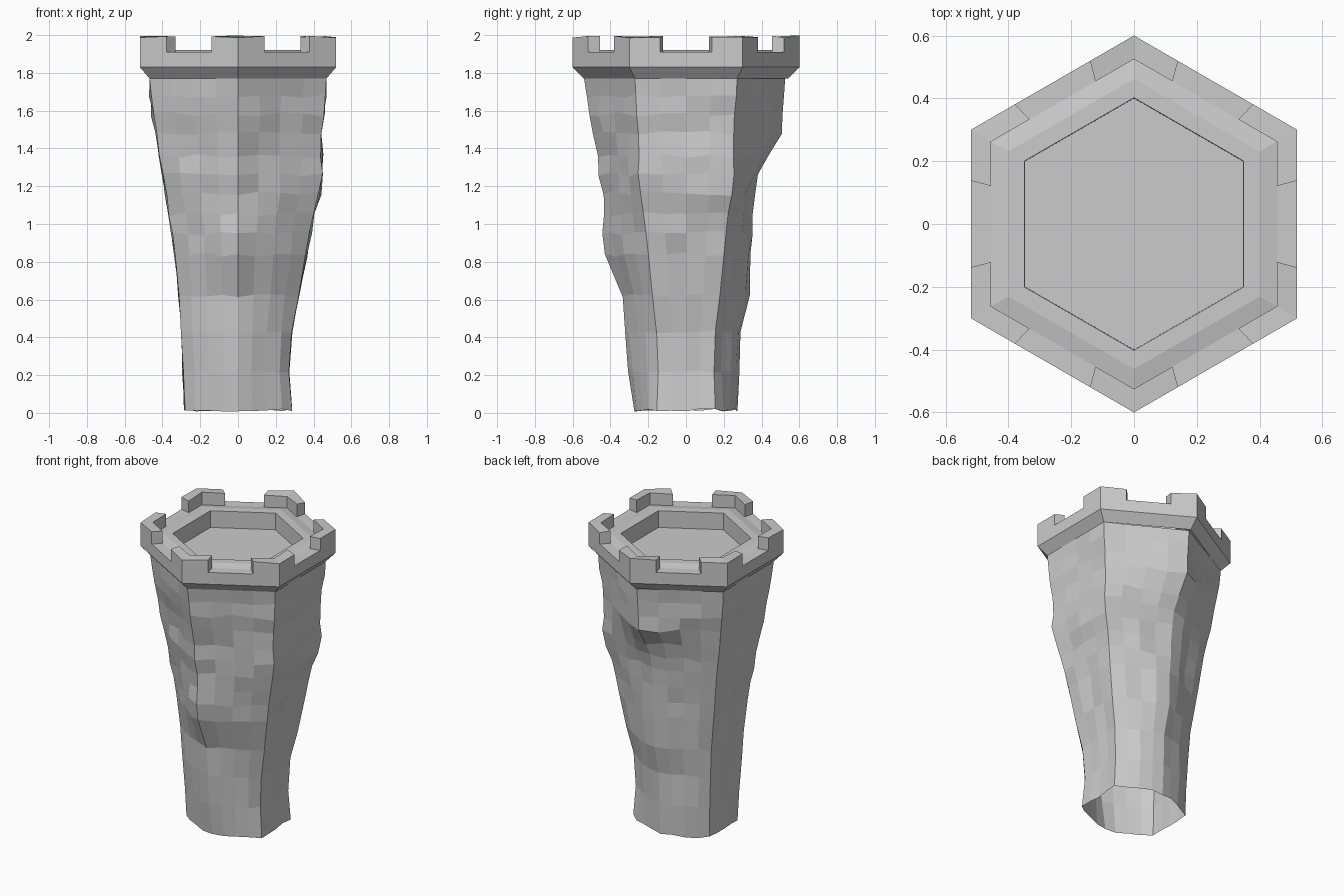
import bpy, bmesh, random
from math import sin, cos, radians
from mathutils import Vector

if "Cube" in bpy.data.objects:
    bpy.data.objects.remove(bpy.data.objects["Cube"])

random.seed(4)

# Body rows: height, left x, right x, front y, back y
ROWS = [
    (0.015, .28, .285, .275, .27), (0.22, .29, .27, .31, .285),
    (0.43, .30, .285, .325, .29), (0.62, .31, .32, .335, .335),
    (0.84, .335, .36, .43, .345), (0.95, .35, .38, .445, .35),
    (1.05, .365, .40, .43, .355), (1.16, .38, .43, .44, .37),
    (1.26, .395, .445, .465, .385), (1.36, .415, .44, .46, .43),
    (1.48, .435, .445, .49, .51), (1.58, .45, .45, .51, .515),
    (1.68, .46, .46, .525, .52), (1.77, .468, .468, .54, .525)]
SEGS = 4


def new_object(name, bm):
    bmesh.ops.recalc_face_normals(bm, faces=bm.faces)
    mesh = bpy.data.meshes.new(name)
    bm.to_mesh(mesh)
    bm.free()
    ob = bpy.data.objects.new(name, mesh)
    bpy.context.collection.objects.link(ob)
    return ob


def bridge(bm, a, b):
    n = len(a)
    return [bm.faces.new((a[i], a[(i + 1) % n], b[(i + 1) % n], b[i])) for i in range(n)]


# Tower body: six-sided rough stone shell, open at the bottom
bm = bmesh.new()
prev = None
for r, (z, xl, xr, yf, yb) in enumerate(ROWS):
    k = 0.54 + 0.037 * z / 1.77
    corners = [Vector(c) for c in ((0, -yf), (xr, -xr * k), (xr, xr * k),
                                   (0, yb), (-xl, xl * k), (-xl, -xl * k))]
    rough = 0.0 if r == len(ROWS) - 1 else 0.008 if r < 4 else 0.013
    ring = []
    for i in range(6):
        a, b = corners[i], corners[(i + 1) % 6]
        for s in range(SEGS):
            t = s / SEGS
            p = a.lerp(b, t)
            if i not in (1, 4):
                p += p.normalized() * 0.1 * t * (1 - t) * (1 - z / 1.77)
            j = rough * (0.4 if s == 0 else 1)
            p += p.normalized() * random.uniform(-j, j)
            dz = random.uniform(-rough, rough)
            ring.append(bm.verts.new((p.x, p.y, z + dz)))
    if prev:
        bridge(bm, prev, ring)
    prev = ring
new_object("tower_body", bm)

# Crown: flared collar, stepped walkway and sunken floor
bm = bmesh.new()
CROWN = [(.54, 1.77), (.60, 1.83), (.60, 1.91), (.525, 1.91),
         (.462, 1.922), (.402, 1.922), (.40, 1.81)]
hexagon = [Vector((cos(radians(60 * i - 90)), sin(radians(60 * i - 90)))) for i in range(6)]
prev, ledge = None, []
for r, (rad, z) in enumerate(CROWN):
    ring = []
    for i in range(6):
        for t in (0, .27, .73):
            p = hexagon[i].lerp(hexagon[(i + 1) % 6], t) * rad
            ring.append(bm.verts.new((p.x, p.y, z)))
    if prev:
        faces = bridge(bm, prev, ring)
        if r == 3:
            ledge = faces
    prev = ring
bm.faces.new(prev)

# Battlements: raise the ledge at each corner
for i in range(6):
    pair = [ledge[3 * i], ledge[3 * i - 1]]
    res = bmesh.ops.extrude_face_region(bm, geom=pair)
    for v in res["geom"]:
        if isinstance(v, bmesh.types.BMVert):
            v.co.z = 1.99 + random.uniform(-.005, .01)
    bmesh.ops.delete(bm, geom=[f for f in pair if f.is_valid], context='FACES_ONLY')
new_object("battlement_crown", bm)
